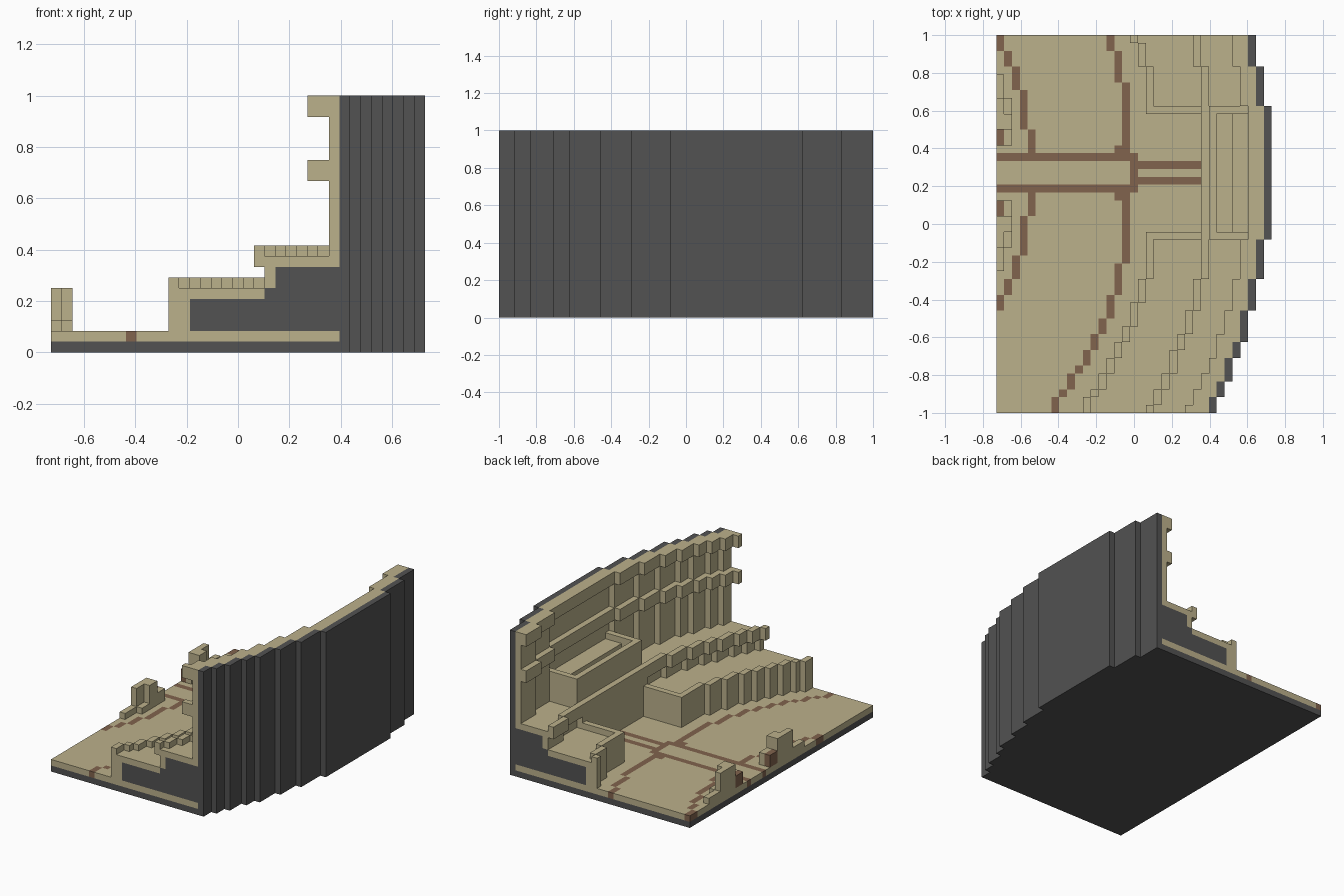
import bpy
import bmesh
from math import sqrt
from mathutils import Vector

if "Cube" in bpy.data.objects:
    bpy.data.objects.remove(bpy.data.objects["Cube"], do_unlink=True)

UNIT = 1 / 24            # edge of one building block
NX, NY = 35, 48          # plan size in blocks
AXIS = 30                # row of the symmetry axis of the arcs


def material(name, rgb):
    mat = bpy.data.materials.new(name)
    mat.use_nodes = True
    color = (*rgb, 1.0)
    mat.diffuse_color = color
    mat.node_tree.nodes["Principled BSDF"].inputs["Base Color"].default_value = color
    return mat


SAND = material("sand stone", (0.50, 0.44, 0.26))
GREY = material("dark grey", (0.085, 0.085, 0.085))
BROWN = material("brown clay", (0.22, 0.125, 0.075))

PARTS = {
    "base_slab": GREY, "floor": SAND, "floor_lines": BROWN,
    "tier_core": GREY, "lower_tier": SAND, "upper_tier": SAND,
    "centre_box": SAND, "outer_wall": GREY, "inner_wall": SAND,
    "wall_ledges": SAND, "gate_wall": SAND, "gate_posts": BROWN,
}
cells = {}               # block position -> part name


def fill(part, row, x0, x1, z0, z1):
    """Fill blocks x0..x1-1 and z0..z1-1 of one row."""
    for i in range(max(x0, 0), x1):
        for k in range(z0, z1):
            cells[i, row, k] = part


def arc(start, radius, d):
    """Column of a stepped arc at distance d from the axis."""
    return round(start - radius + sqrt(radius * radius - d * d))


for row in range(NY):
    d = abs(row - AXIS)
    wall = arc(34, 65, d)
    ledge = arc(32.1, 61, d)
    front = arc(20.2, 52, d)
    upper = arc(27, 60, d)

    # Ground
    fill("base_slab", row, 0, wall + 1, 0, 1)
    fill("floor", row, 0, wall + 1, 1, 2)

    # Painted lines: two arcs, the avenue and the paths to the centre box
    for start, radius, nearest in ((17, 48.5, 3), (4, 36, 3)):
        column = arc(start, radius, d)
        if d >= nearest and column >= 0 and (start > 4 or d < 18):
            fill("floor_lines", row, min(column, 16), min(column, 16) + 1, 1, 2)
    if d <= 2:
        fill("floor_lines", row, 17, 18, 1, 2)
    if d == 2:
        fill("floor_lines", row, 0, 17, 1, 2)
    if d == 1:
        fill("floor_lines", row, 18, 26, 1, 2)
    if d == 3:
        fill("floor_lines", row, 15, 17, 1, 2)

    # Back wall with two ledges
    fill("outer_wall", row, wall, wall + 1, 1, 24)
    fill("inner_wall", row, wall - 1, wall, 8, 24)
    for z in (16, 22):
        fill("wall_ledges", row, ledge, wall, z, z + 2)

    if d > 8:
        # Seating tiers around a grey core
        fill("tier_core", row, front + 2, wall, 2, 5)
        fill("tier_core", row, upper + 1, wall, 5, 6)
        fill("tier_core", row, upper + 2, wall, 6, 8)
        fill("lower_tier", row, front, front + 1, 2, 7)
        fill("lower_tier", row, front + 1, front + 2, 2, 6)
        fill("lower_tier", row, front + 2, upper + 1, 5, 6)
        fill("upper_tier", row, upper + 1, upper + 2, 6, 8)
        fill("upper_tier", row, upper, upper + 1, 8, 10)
        fill("upper_tier", row, upper + 1, wall - 1, 8, 9)
    else:
        # Centre box, closed by end walls beside the court
        end = d == 8
        if end:
            fill("lower_tier", row, 19, 26, 2, 7)
        fill("centre_box", row, 26, 27, 2, 10)
        fill("centre_box", row, 27, 28, 2, 14)
        fill("centre_box", row, 28, 30, 2, 14 if end else 12)
        fill("centre_box", row, 30, wall, 2, 14 if end else 13)

    # Gate wall on the open side
    if 10 <= d <= 12:
        fill("gate_wall", row, 0, 1, 2, 3)
    elif 6 <= d <= 9:
        fill("gate_wall", row, 0, 1, 2, 6)
        fill("gate_wall", row, 1, 2, 2, 3 if d > 7 else 6)
    elif 4 <= d <= 5:
        fill("gate_posts", row, 0, 1, 2, 4)
        fill("gate_wall", row, 1, 2, 2, 4)

# Turn the exposed block sides of every part into one mesh
SIDES = [Vector(v) for axis in range(3) for v in
         [[s if a == axis else 0 for a in range(3)] for s in (-1, 1)]]


def build(part, mat):
    bm = bmesh.new()
    verts = {}

    def corner(point):
        key = tuple(round(c * 2) for c in point)
        if key not in verts:
            x, y, z = point
            verts[key] = bm.verts.new(((x - NX / 2) * UNIT, (y - NY / 2) * UNIT, z * UNIT))
        return verts[key]

    for cell, owner in cells.items():
        if owner != part:
            continue
        middle = Vector(cell) + Vector((0.5, 0.5, 0.5))
        for n in SIDES:
            if tuple(int(c + o) for c, o in zip(cell, n)) in cells:
                continue
            u = Vector((abs(n.z), abs(n.x), abs(n.y)))
            w = n.cross(u)
            ring = [(-u - w), (u - w), (u + w), (w - u)]
            bm.faces.new([corner(middle + (n + r) / 2) for r in ring])
    bmesh.ops.dissolve_limit(bm, angle_limit=0.01, verts=bm.verts, edges=bm.edges)
    mesh = bpy.data.meshes.new(part)
    bm.to_mesh(mesh)
    bm.free()
    mesh.materials.append(mat)
    bpy.context.collection.objects.link(bpy.data.objects.new(part, mesh))


for part, mat in PARTS.items():
    build(part, mat)
